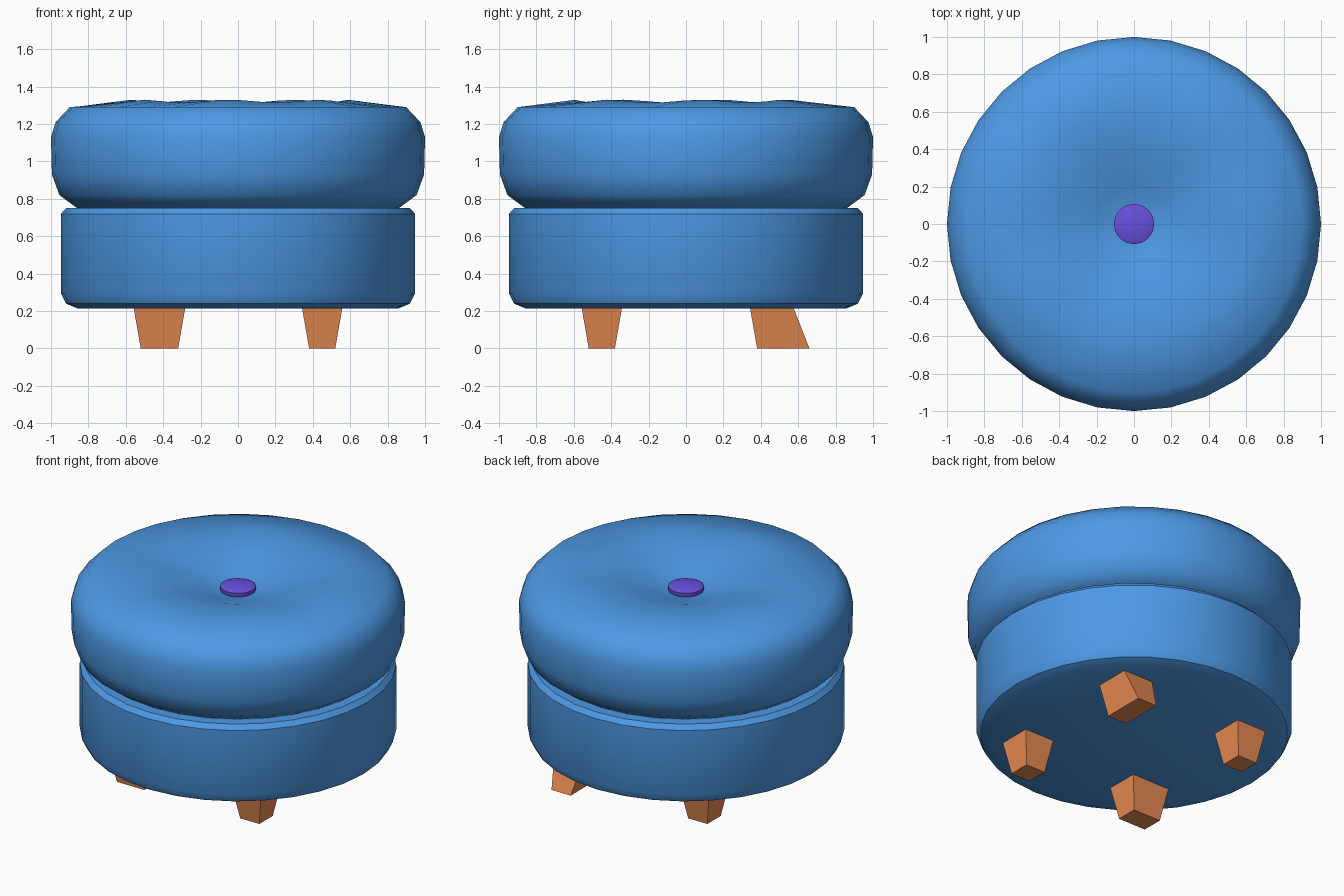
import bpy, bmesh
from math import sin, cos, pi, radians

if "Cube" in bpy.data.objects:
    bpy.data.objects.remove(bpy.data.objects["Cube"])

SEG = 32


def material(name, rgb):
    m = bpy.data.materials.new(name)
    m.diffuse_color = (*rgb, 1)
    m.use_nodes = True
    m.node_tree.nodes["Principled BSDF"].inputs["Base Color"].default_value = m.diffuse_color
    return m


def make_object(name, bm, mat, smooth=None):
    bmesh.ops.recalc_face_normals(bm, faces=bm.faces)
    me = bpy.data.meshes.new(name)
    bm.to_mesh(me)
    bm.free()
    me.materials.append(mat)
    ob = bpy.data.objects.new(name, me)
    bpy.context.collection.objects.link(ob)
    if smooth:
        bpy.ops.object.select_all(action='DESELECT')
        ob.select_set(True)
        bpy.context.view_layer.objects.active = ob
        bpy.ops.object.shade_smooth_by_angle(angle=radians(smooth))
    return ob


def lathe(name, profile, mat, smooth, wobble=lambda r, z, a: 0):
    """Revolve (radius, z) points; the first and last points lie on the axis."""
    bm = bmesh.new()
    bottom = bm.verts.new((0, 0, profile[0][1]))
    top = bm.verts.new((0, 0, profile[-1][1]))
    rings = []
    for r, z in profile[1:-1]:
        angles = [2 * pi * i / SEG for i in range(SEG)]
        rings.append([bm.verts.new((r * cos(a), r * sin(a), z + wobble(r, z, a))) for a in angles])
    for i in range(SEG):
        j = (i + 1) % SEG
        bm.faces.new((bottom, rings[0][j], rings[0][i]))
        bm.faces.new((top, rings[-1][i], rings[-1][j]))
        for lo, hi in zip(rings, rings[1:]):
            bm.faces.new((lo[i], lo[j], hi[j], hi[i]))
    return make_object(name, bm, mat, smooth)


def foot(name, top, bottom, mat):
    """Tapered block between two (x0, x1, y0, y1) rectangles."""
    bm = bmesh.new()
    rings = []
    for (x0, x1, y0, y1), z in ((bottom, 0), (top, 0.23)):
        rings.append([bm.verts.new((x, y, z)) for x, y in ((x0, y0), (x1, y0), (x1, y1), (x0, y1))])
        bm.faces.new(rings[-1])
    for i in range(4):
        j = (i + 1) % 4
        bm.faces.new((rings[0][i], rings[0][j], rings[1][j], rings[1][i]))
    make_object(name, bm, mat)


blue = material("blue_fabric", (0.075, 0.32, 0.78))
purple = material("purple_button", (0.14, 0.08, 0.72))
wood = material("wood", (0.80, 0.26, 0.085))

# Drum-shaped base
lathe("base", [(0, 0.215), (0.86, 0.215), (0.92, 0.24), (0.947, 0.295),
               (0.947, 0.72), (0.92, 0.75), (0, 0.75)], blue, 40)

# Puffy cushion, dimpled at the centre with a slightly uneven crown
lathe("cushion", [(0, 0.75), (0.86, 0.75), (0.955, 0.82), (0.995, 0.93), (1.0, 1.13),
                  (0.975, 1.21), (0.90, 1.29), (0.60, 1.322), (0.38, 1.29),
                  (0.20, 1.235), (0.09, 1.205), (0, 1.20)], blue, 60,
      lambda r, z, a: 0.008 * sin(7 * a + 0.6) if 0.5 < r < 0.7 and z > 1.2 else 0)

# Button in the dimple
lathe("button", [(0, 1.195), (0.10, 1.195), (0.107, 1.215), (0.107, 1.235),
                 (0.085, 1.245), (0, 1.25)], purple, 40)

# Four wooden feet, two of them slightly irregular
foot("front_right_foot", (0.34, 0.56, -0.56, -0.34), (0.38, 0.52, -0.52, -0.38), wood)
foot("back_left_foot", (-0.56, -0.34, 0.34, 0.56), (-0.52, -0.38, 0.38, 0.52), wood)
foot("front_left_foot", (-0.56, -0.28, -0.56, -0.34), (-0.52, -0.32, -0.52, -0.38), wood)
foot("back_right_foot", (0.34, 0.56, 0.34, 0.57), (0.38, 0.52, 0.38, 0.66), wood)
